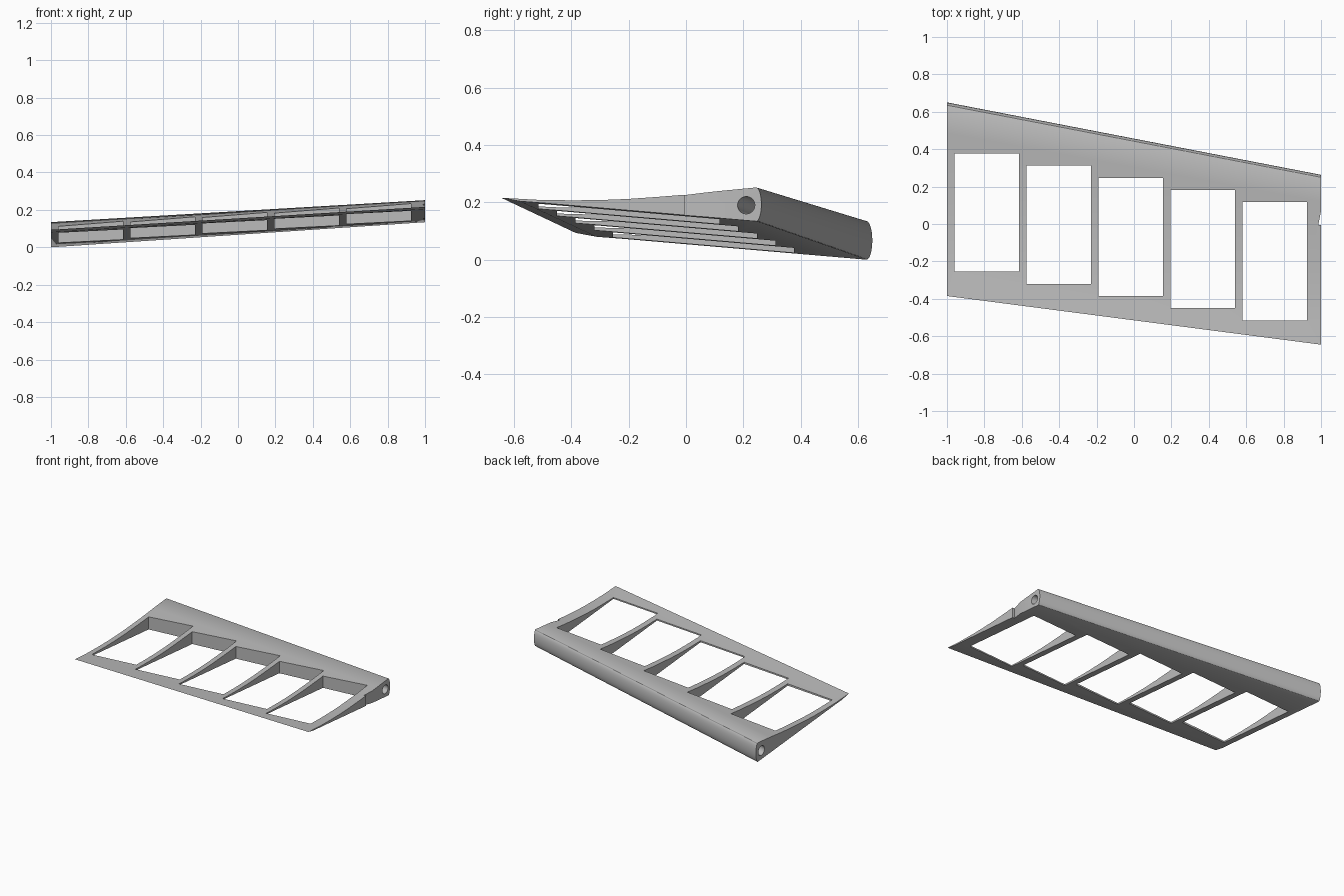
import bpy, bmesh, math
from mathutils import Vector

cube = bpy.data.objects.get("Cube")
if cube:
    bpy.data.objects.remove(cube, do_unlink=True)

grey = bpy.data.materials.new("plain grey")
grey.use_nodes = True
colour = (0.50, 0.50, 0.50, 1)
grey.diffuse_color = colour
grey.node_tree.nodes["Principled BSDF"].inputs["Base Color"].default_value = colour


def loft(name, rings):
    """Closed solid through rings of equal point count."""
    bm = bmesh.new()
    loops = [[bm.verts.new(p) for p in ring] for ring in rings]
    n = len(loops[0])
    for a, b in zip(loops, loops[1:]):
        for i in range(n):
            j = (i + 1) % n
            bm.faces.new((a[i], a[j], b[j], b[i]))
    bm.faces.new(loops[0])
    bm.faces.new(loops[-1])
    bmesh.ops.recalc_face_normals(bm, faces=bm.faces)
    mesh = bpy.data.meshes.new(name)
    bm.to_mesh(mesh)
    bm.free()
    obj = bpy.data.objects.new(name, mesh)
    bpy.context.collection.objects.link(obj)
    mesh.materials.append(grey)
    return obj


def prism(name, outline):
    """Vertical prism, taller than the wing."""
    return loft(name, [[(x, y, z) for x, y in outline] for z in (-0.2, 0.5)])


# Wing section at the narrow end: top, rounded back, then bottom
section = [(-.645, .216), (-.52, .209), (-.4, .207), (-.3, .208), (-.2, .212),
           (-.1, .219), (0, .227), (.12, .240), (.245, .252)]
for i in range(1, 12):
    a = math.pi * i / 12
    section.append((.245 + .018 * math.sin(a), .193 + .059 * math.cos(a)))
section += [(.245, .134), (-.49, .197), (-.58, .204)]


def place(y, z, x):
    """Move a narrow-end section point to either end of the taper."""
    if x > 0:
        return Vector((x, y, z))
    scale = 1.14
    return Vector((x, -.385 + (y + .645) * scale, .0935 + (z - .216) * scale))


wing = loft("wing_panel", [[place(y, z, x) for y, z in section] for x in (-1, 1)])

# Lightening windows, stepping along the sweep
cutters = []
for i in range(5):
    x0, y0 = -.96 + .385 * i, -.255 - .065 * i
    x1, y1 = x0 + .346, y0 + .632
    cutters.append(prism("window_cutter", [(x0, y0), (x1, y0), (x1, y1), (x0, y1)]))

# Small wedge notch in the narrow end
cutters.append(prism("notch_cutter", [(.985, -.005), (1.02, -.005), (1.02, .165), (1, .07)]))

# Spar tube hole running the full span
ends = [place(.21, .19, -1), place(.21, .19, 1)]
step = (ends[1] - ends[0]) * .05
rings = []
for centre, r in ((ends[0] - step, .034), (ends[1] + step, .03)):
    rings.append([centre + Vector((0, r * math.cos(math.tau * k / 32), r * math.sin(math.tau * k / 32)))
                  for k in range(32)])
cutters.append(loft("spar_hole_cutter", rings))

bpy.context.view_layer.objects.active = wing
wing.select_set(True)
for cutter in cutters:
    mod = wing.modifiers.new("cut", "BOOLEAN")
    mod.operation = "DIFFERENCE"
    mod.solver = "EXACT"
    mod.object = cutter
    bpy.ops.object.modifier_apply(modifier=mod.name)
for cutter in cutters:
    bpy.data.objects.remove(cutter, do_unlink=True)

# Smooth curved skin, crisp edges
bpy.ops.object.select_all(action="DESELECT")
wing.select_set(True)
bpy.ops.object.shade_smooth_by_angle(angle=math.radians(30))
